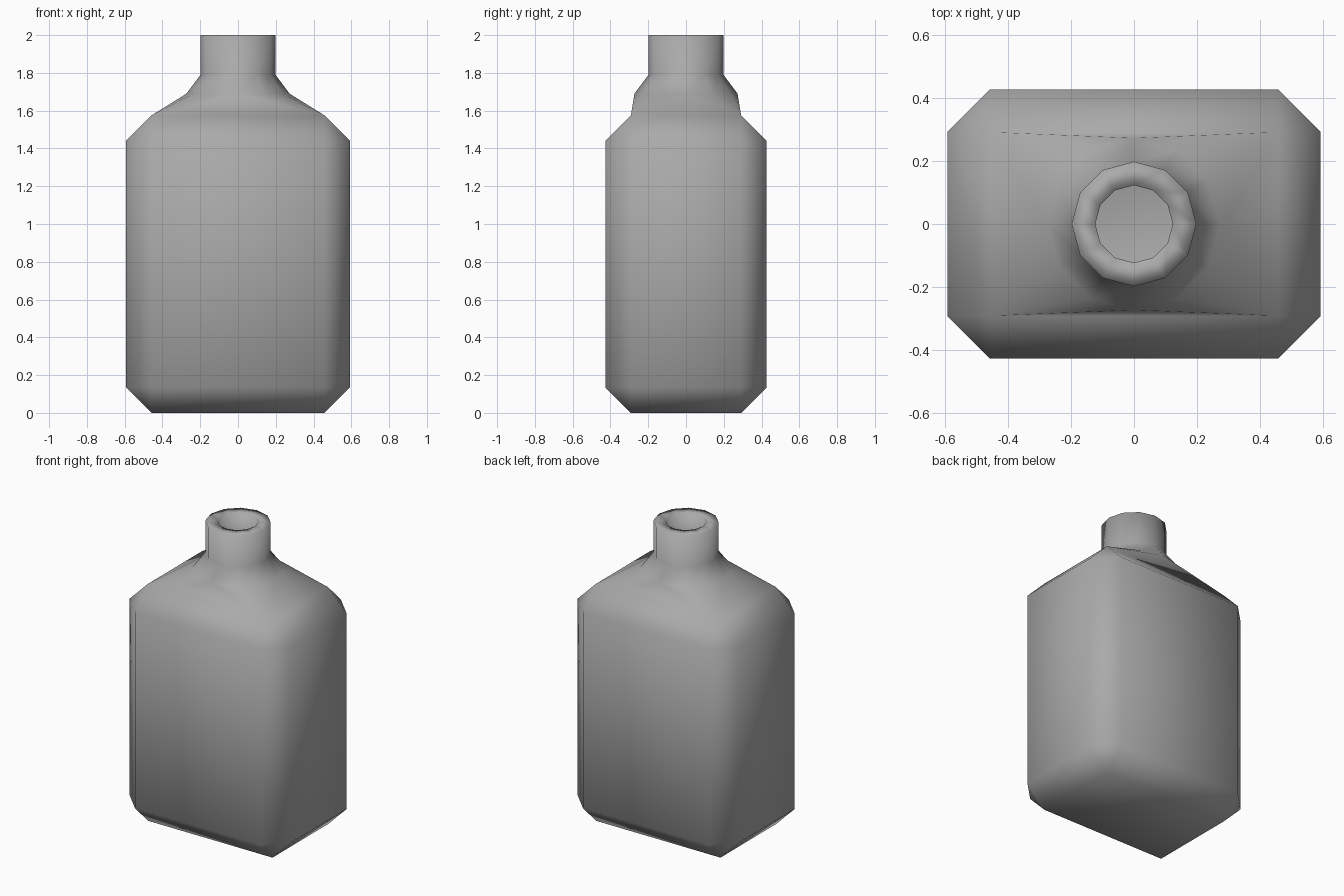
import bpy, bmesh, math

cube = bpy.data.objects.get("Cube")
if cube:
    bpy.data.objects.remove(cube, do_unlink=True)

SIDES = 12
HALF_X, HALF_Y, SHOULDER_Z = 0.593, 0.427, 1.575

# Single grey material
grey = bpy.data.materials.new("medium grey")
grey.use_nodes = True
colour = (0.4, 0.4, 0.4, 1)
grey.diffuse_color = colour
grey.node_tree.nodes["Principled BSDF"].inputs["Base Color"].default_value = colour

bm = bmesh.new()

# Body: a box with every edge chamfered
bmesh.ops.create_cube(bm, size=1)
for v in bm.verts:
    v.co.x *= 2 * HALF_X
    v.co.y *= 2 * HALF_Y
    v.co.z = (v.co.z + 0.5) * SHOULDER_Z
bmesh.ops.bevel(bm, geom=bm.edges[:], offset=0.135, offset_type='OFFSET',
                segments=1, profile=0.5, affect='EDGES')

# Open the top, keeping its corners in counter-clockwise order from +x +y
top = max(bm.faces, key=lambda f: f.calc_center_median().z)
corners = sorted(top.verts, key=lambda v: math.atan2(v.co.y, v.co.x) % math.tau)
bmesh.ops.delete(bm, geom=[top], context='FACES_ONLY')


def ring(radius, z):
    angles = [math.tau * i / SIDES for i in range(SIDES)]
    return [bm.verts.new((radius * math.cos(a), radius * math.sin(a), z)) for a in angles]


# Shoulder: each corner fans out to a quarter of the collar ring
collar = ring(0.273, 1.69)
quarter = SIDES // 4
for q, corner in enumerate(corners):
    for i in range(q * quarter, (q + 1) * quarter):
        bm.faces.new((corner, collar[(i + 1) % SIDES], collar[i]))
    bm.faces.new((corner, corners[(q + 1) % 4], collar[(q + 1) * quarter % SIDES]))

# Neck
rings = [collar, ring(0.198, 1.79), ring(0.198, 2.0)]
for low, high in zip(rings, rings[1:]):
    for i in range(SIDES):
        j = (i + 1) % SIDES
        bm.faces.new((low[i], low[j], high[j], high[i]))

bmesh.ops.recalc_face_normals(bm, faces=bm.faces[:])
for f in bm.faces:
    f.smooth = True

mesh = bpy.data.meshes.new("bottle")
bm.to_mesh(mesh)
bm.free()
mesh.materials.append(grey)
bottle = bpy.data.objects.new("bottle", mesh)
bpy.context.collection.objects.link(bottle)

# Hollow wall with a flat lip
wall = bottle.modifiers.new("wall", 'SOLIDIFY')
wall.thickness = 0.075
wall.offset = -1
